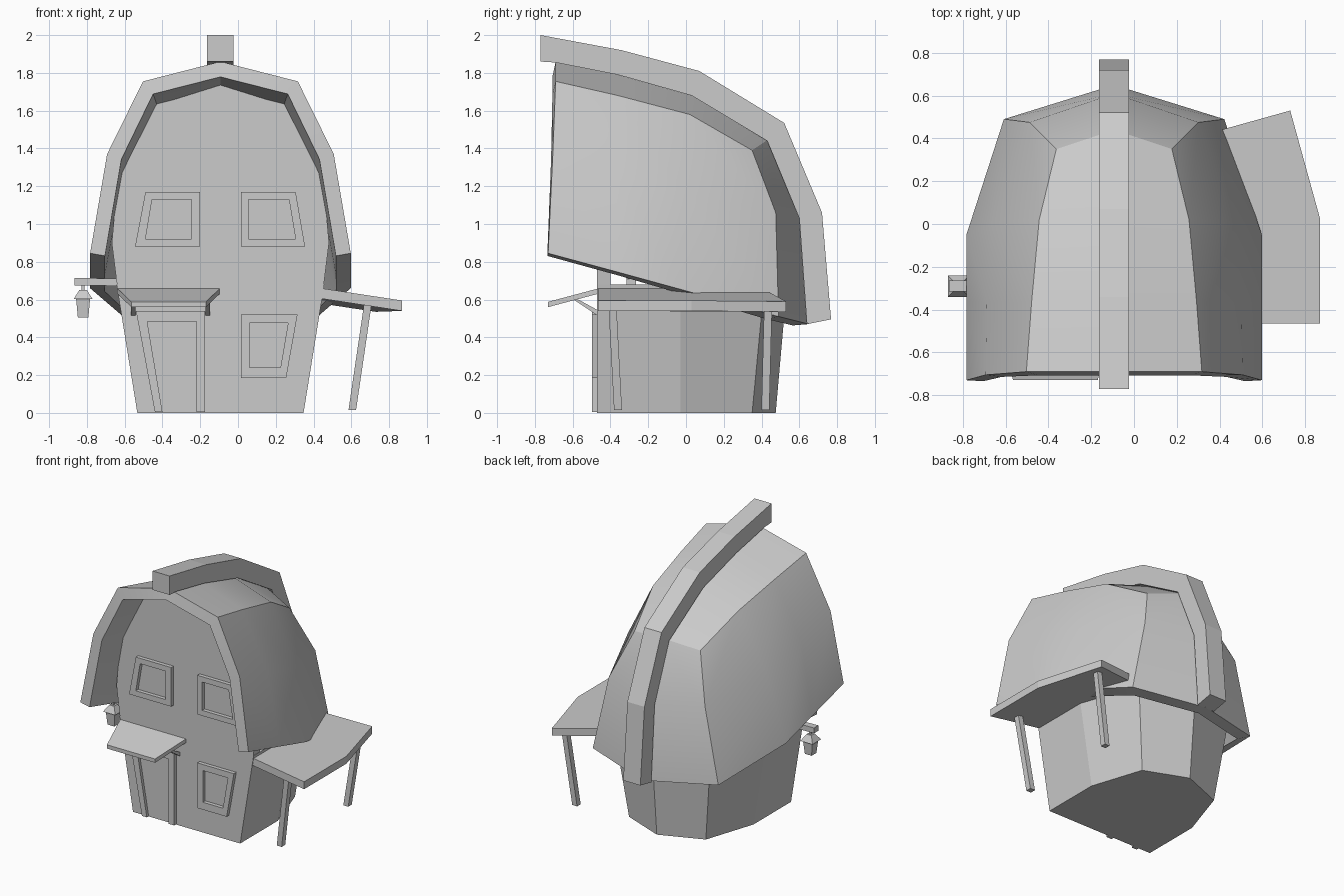
import bpy, bmesh
from mathutils import Vector

if "Cube" in bpy.data.objects:
    bpy.data.objects.remove(bpy.data.objects["Cube"])

CX = -0.093          # house centre line


def make(name, verts, faces, x=0.0):
    bm = bmesh.new()
    vs = [bm.verts.new(v) for v in verts]
    for f in faces:
        bm.faces.new([vs[i] for i in f])
    bmesh.ops.recalc_face_normals(bm, faces=bm.faces)
    me = bpy.data.meshes.new(name)
    bm.to_mesh(me)
    bm.free()
    ob = bpy.data.objects.new(name, me)
    ob.location.x = x
    bpy.context.collection.objects.link(ob)
    return ob


def loft(name, a, b, x=0.0):
    """Closed solid between two matching rings."""
    n = len(a)
    sides = [(i, (i + 1) % n, n + (i + 1) % n, n + i) for i in range(n)]
    return make(name, list(a) + list(b),
                sides + [tuple(range(n)), tuple(range(n, 2 * n))], x)


def front_plate(name, prof, y0, y1, x=0.0):
    return loft(name, [(p[0], y0, p[1]) for p in prof],
                [(p[0], y1, p[1]) for p in prof], x)


def slab(name, top, t):
    return loft(name, top, [(p[0], p[1], p[2] - t) for p in top])


def square(c, rx, ry):
    return [(c[0] + sx * rx, c[1] + sy * ry, c[2])
            for sx, sy in ((-1, -1), (1, -1), (1, 1), (-1, 1))]


def post(name, a, b, rx, ry):
    return loft(name, square(a, rx, ry), square(b, rx, ry))


def frame(name, outer, inner, y0, y1):
    """Ring-shaped trim on the front wall."""
    n = len(outer)
    v = [(p[0], y, p[1]) for y in (y0, y1) for r in (outer, inner) for p in r]
    f = []
    for i in range(n):
        j = (i + 1) % n
        f += [(i, j, n + j, n + i), (2*n + i, 2*n + j, 3*n + j, 3*n + i),
              (i, j, 2*n + j, 2*n + i), (n + i, n + j, 3*n + j, 3*n + i)]
    return make(name, v, f)


# Roof shell: half surface, mirrored and thickened inward
ridge = [(0, -.69, 1.86), (0, -.36, 1.80), (0, .03, 1.69),
         (0, .44, 1.45), (0, .61, 1.03), (0, .65, .47)]
shoulder = [(.41, -.69, 1.755), (.385, -.36, 1.68), (.35, .02, 1.58),
            (.27, .35, 1.39), (.395, .475, 1.06), (.515, .49, .51)]
middle = [(.60, -.705, 1.37), (.595, -.37, 1.27), (.57, .0, 1.16)]
bottom = [(.69, -.73, .845), (.69, -.36, .745), (.69, -.05, .66)]
faces = [(i, i + 1, 7 + i, 6 + i) for i in range(5)]
faces += [(6, 7, 13, 12), (7, 8, 14, 13), (8, 9, 10, 14),
          (12, 13, 16, 15), (13, 14, 17, 16), (14, 10, 11, 17)]
roof = make("roof", ridge + shoulder + middle + bottom, faces, CX)
if roof.data.polygons[0].normal.z < 0:
    roof.data.flip_normals()
m = roof.modifiers.new("Mirror", 'MIRROR')
m.use_clip = True
s = roof.modifiers.new("Thickness", 'SOLIDIFY')
s.thickness, s.offset, s.use_even_offset = .08, -1, True
bpy.context.view_layer.objects.active = roof
roof.select_set(True)
bpy.ops.object.convert(target='MESH')
bpy.ops.object.shade_smooth_by_angle(angle=0.52)

# Curved beam along the ridge
beam = [(-.77, 2.0), (-.34, 1.92), (.07, 1.81), (.52, 1.535), (.72, 1.06),
        (.768, .495), (.64, .47), (.60, 1.03), (.43, 1.44), (.03, 1.68),
        (-.36, 1.79), (-.69, 1.855), (-.77, 1.86)]
loft("ridge_beam", [(-.07, y, z) for y, z in beam],
     [(.07, y, z) for y, z in beam], CX)


# House body: seven-sided, flaring upward, and the front gable
def ring(half, back, z):
    r = half + [(0, back)] + [(-x, y) for x, y in reversed(half)]
    return [(x, y, z) for x, y in r]


loft("house_body", ring([(.44, -.47), (.44, -.03), (.315, .35)], .475, 0),
     ring([(.55, -.47), (.55, -.03), (.40, .415)], .535, .68), CX)
g = [(.54, .62), (.575, .9), (.54, 1.29), (.365, 1.66)]
front_plate("front_gable", g + [(0, 1.755)] + [(-x, z) for x, z in reversed(g)],
            -.47, -.40, CX)

# Windows
windows = {
    "upper_left_window": ([(-.49, 1.17), (-.20, 1.17), (-.20, .88), (-.545, .88)],
                          [(-.455, 1.13), (-.245, 1.13), (-.245, .92), (-.49, .92)]),
    "upper_right_window": ([(.015, 1.17), (.305, 1.17), (.355, .88), (.015, .88)],
                           [(.055, 1.13), (.27, 1.13), (.305, .92), (.055, .92)]),
    "lower_right_window": ([(.015, .52), (.315, .52), (.255, .185), (.015, .185)],
                           [(.06, .475), (.265, .475), (.225, .24), (.06, .24)])}
for name, (o, i) in windows.items():
    frame(name, o, i, -.498, -.46)

# Door, its posts and lintel
front_plate("door", [(-.435, .01), (-.21, .01), (-.21, .5), (-.5, .5)], -.476, -.46)
front_plate("door_post_left", [(-.44, .005), (-.40, .005), (-.485, .54), (-.54, .54)][:2]
            + [(-.49, .54), (-.54, .54)], -.498, -.46)
front_plate("door_post_right", [(-.22, .005), (-.175, .005), (-.175, .54), (-.22, .54)],
            -.498, -.46)
front_plate("door_lintel", [(-.49, .485), (-.22, .485), (-.22, .54), (-.49, .54)],
            -.497, -.46)

# Door canopy with diagonal brackets
slab("door_canopy", [(-.64, -.46, .66), (-.095, -.46, .66),
                     (-.17, -.73, .588), (-.565, -.73, .588)], .028)
for side, x in (("left", -.555), ("right", -.16)):
    br = [(-.46, .51), (-.46, .54), (-.57, .60), (-.595, .60)]
    loft("canopy_bracket_" + side, [(x - .012, y, z) for y, z in br],
         [(x + .012, y, z) for y, z in br])

# Side porch roof on two leaning posts
slab("porch_roof", [(.44, -.465, .66), (.868, -.465, .595), (.868, .03, .595),
                    (.73, .53, .59), (.30, .41, .655), (.44, -.03, .66)], .055)
post("porch_post_front", (.605, -.36, .015), (.688, -.39, .58), .02, .021)
post("porch_post_back", (.605, .42, .015), (.688, .435, .58), .02, .021)

# Wall arm with hanging lantern
LX, LY = -.82, -.29
loft("lantern_arm", [(-.865, LY + a, z) for a, z in
                     ((-.025, .675), (.025, .675), (.025, .715), (-.025, .715))],
     [(-.60, LY + a, z) for a, z in
      ((-.025, .672), (.025, .672), (.025, .71), (-.025, .71))])
post("lantern_link", (LX, LY, .64), (LX, LY, .68), .008, .008)
loft("lantern_cap", square((LX, LY, .603), .05, .05), square((LX, LY, .65), .02, .02))
loft("lantern_glass", square((LX, LY, .505), .028, .028), square((LX, LY, .605), .037, .037))
